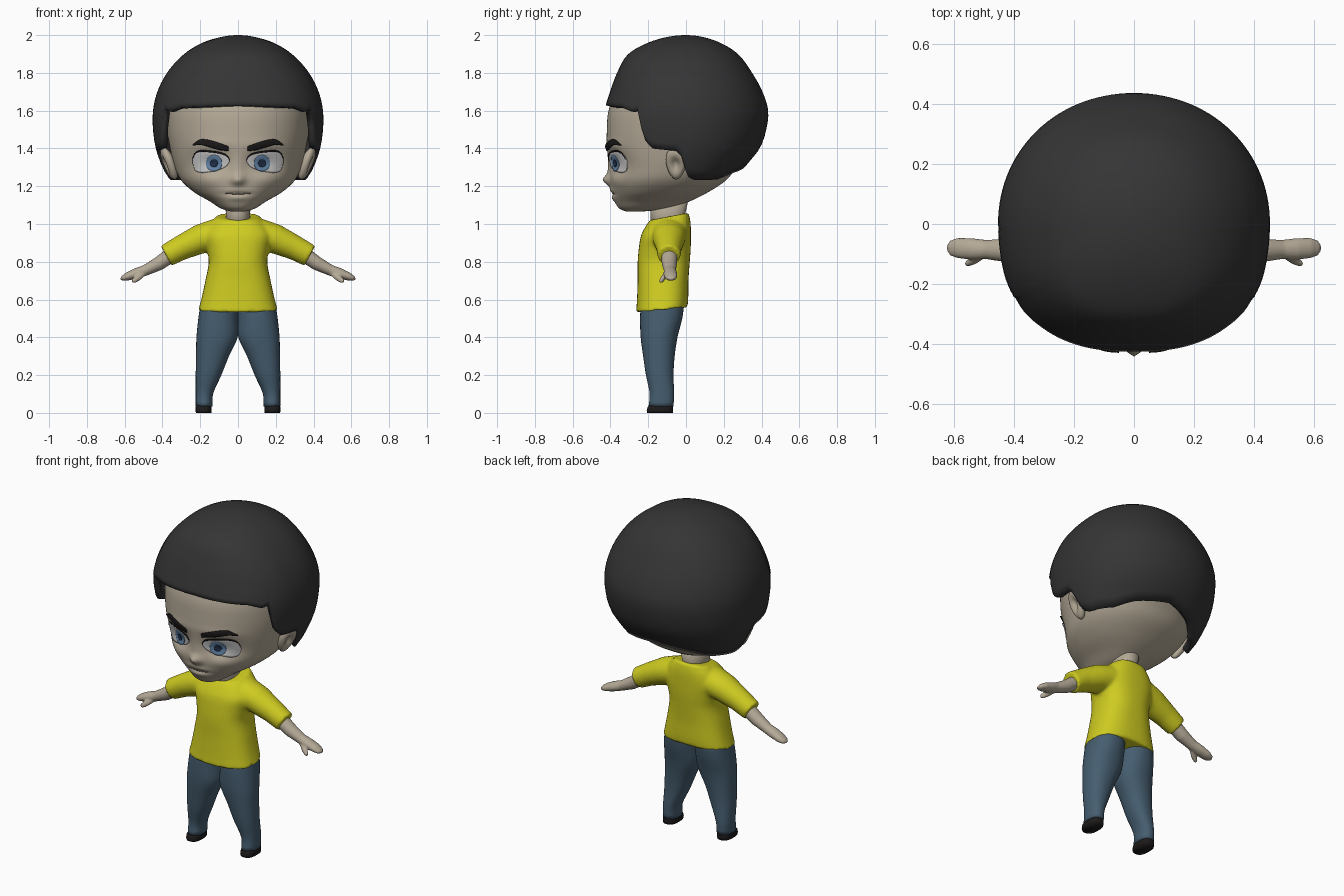
import bpy, bmesh
from math import sin, cos, pi, sqrt, exp, radians
from mathutils import Vector, Matrix

if "Cube" in bpy.data.objects:
    bpy.data.objects.remove(bpy.data.objects["Cube"])


def material(name, rgb):
    m = bpy.data.materials.new(name)
    m.diffuse_color = (*rgb, 1)
    m.use_nodes = True
    m.node_tree.nodes["Principled BSDF"].inputs["Base Color"].default_value = m.diffuse_color
    return m


SKIN = material("skin", (0.46, 0.40, 0.31))
HAIR = material("hair", (0.035, 0.035, 0.035))
SHIRT = material("shirt_yellow", (0.62, 0.60, 0.015))
DENIM = material("denim", (0.06, 0.11, 0.16))
BLACK = material("black", (0.012, 0.01, 0.01))
WHITE = material("eye_white", (0.8, 0.8, 0.8))
BLUE = material("iris_blue", (0.13, 0.24, 0.40))
NAVY = material("pupil_navy", (0.015, 0.03, 0.07))
LIP = material("lip_line", (0.2, 0.15, 0.12))


def table(rows, key=lambda z: z):
    """Smooth interpolation of rows (z, values...)."""
    rows = sorted(([key(r[0]), *r[1:]] for r in rows))

    def slope(i, j):
        a, b = max(i - 1, 0), min(i + 1, len(rows) - 1)
        return (rows[b][j] - rows[a][j]) / (rows[b][0] - rows[a][0])

    def f(z):
        k = min(max(key(z), rows[0][0]), rows[-1][0])
        i = 0
        while i < len(rows) - 2 and k > rows[i + 1][0]:
            i += 1
        h = rows[i + 1][0] - rows[i][0]
        t = (k - rows[i][0]) / h
        return [(2*t**3 - 3*t*t + 1) * rows[i][j] + (3*t*t - 2*t**3) * rows[i + 1][j]
                + h * ((t**3 - 2*t*t + t) * slope(i, j) + (t**3 - t*t) * slope(i + 1, j))
                for j in range(1, len(rows[0]))]
    return f


def make(name, bm, mat, *mods):
    bmesh.ops.recalc_face_normals(bm, faces=bm.faces)
    me = bpy.data.meshes.new(name)
    bm.to_mesh(me)
    bm.free()
    me.materials.append(mat)
    me.shade_smooth()
    ob = bpy.data.objects.new(name, me)
    bpy.context.collection.objects.link(ob)
    for kind, props in mods:
        m = ob.modifiers.new(kind.lower(), kind)
        for k, v in props.items():
            setattr(m, k, v)
    return ob


def loft(bm, rings, closed=True, caps=(True, True)):
    vs = [[bm.verts.new(p) for p in r] for r in rings]
    n = len(vs[0])
    for a, b in zip(vs, vs[1:]):
        for i in range(n if closed else n - 1):
            j = (i + 1) % n
            bm.faces.new((a[i], a[j], b[j], b[i]))
    for on, r in zip(caps, (vs[0], vs[-1])):
        if on:
            bm.faces.new(r)


def spow(v, p):
    return (1 if v >= 0 else -1) * abs(v) ** p


def oval(z, rx, yf, yb, xc=0, n=2.2, tilt=0, seg=40):
    yc, ry = (yf + yb) / 2, (yb - yf) / 2
    out = []
    for i in range(seg):
        a = 2 * pi * i / seg
        s = spow(cos(a), 2 / n)
        out.append(Vector((xc + rx * spow(sin(a), 2 / n), yc - ry * s, z - tilt * s)))
    return out


def tube(bm, path, side, seg=20):
    """Limb along stations (x, y, z, vertical radius, depth radius)."""
    rings = []
    for i, (x, y, z, rv, rd) in enumerate(path):
        a, b = path[max(i - 1, 0)], path[min(i + 1, len(path) - 1)]
        d = Vector((b[0] - a[0], 0, b[2] - a[2])).normalized()
        up = Vector((-d.z, 0, d.x))
        ring = [Vector((x, y + rd * cos(t), z)) + up * rv * sin(t)
                for t in (2 * pi * k / seg for k in range(seg))]
        rings.append([Vector((side * p.x, p.y, p.z)) for p in ring])
    loft(bm, rings)


# Head: (z, half width, centre y, front y, back y)
head = table([(1.065, .03, -.28, -.31, -.25), (1.08, .085, -.23, -.35, -.10),
              (1.12, .15, -.17, -.378, .02), (1.17, .235, -.12, -.392, .12),
              (1.23, .30, -.08, -.40, .21), (1.30, .335, -.04, -.407, .27),
              (1.40, .36, -.03, -.418, .35), (1.50, .375, -.02, -.419, .38),
              (1.60, .38, 0, -.41, .39), (1.70, .36, 0, -.37, .37),
              (1.80, .32, 0, -.30, .31), (1.93, .10, 0, -.10, .10)],
             lambda z: sqrt(max(z - 1.06, 0)))
N = 2.15


def features(x, z):
    g = lambda cx, cz, sx, sz: exp(-((abs(x) - cx) / sx) ** 2 / 2 - ((z - cz) / sz) ** 2 / 2)
    y = -.034 * g(0, 1.232, .024, .02) - .010 * g(0, 1.28, .02, .05)   # nose
    y += .036 * g(.14, 1.325, .065, .042) - .006 * g(.13, 1.42, .08, .02)  # socket, brow
    y += .006 * g(0, 1.158, .05, .007) - .008 * g(0, 1.138, .035, .012)  # mouth
    return y - .006 * g(0, 1.178, .04, .01) - .01 * g(.15, 1.235, .05, .03)


def face_y(x, z):
    w, yc, yf, _ = head(z)
    return yc - (yc - yf) * max(1 - min(abs(x) / w, 1) ** N, 0) ** (1 / N) + features(x, z)


rings = []
for k in range(101):
    z = 1.065 + .865 * (k / 100) ** 1.5
    w, yc, yf, yb = head(z)
    ring = []
    for i in range(128):
        a = 2 * pi * i / 128
        x, c = w * spow(sin(a), 2 / N), spow(cos(a), 2 / N)
        y = yc - (yc - yf) * c + features(x, z) * min(1, c * 3) if c > 0 else yc - (yb - yc) * c
        ring.append((x, y, z))
    rings.append(ring)
bm = bmesh.new()
loft(bm, rings)
make("head", bm, SKIN)

bm = bmesh.new()
loft(bm, [oval(.98, .075, -.19, 0), oval(1.05, .063, -.187, -.005), oval(1.16, .075, -.2, .02)])
make("neck", bm, SKIN)

# Hair cap with a cut hairline
cap = table([(1.20, .335, .30, .22), (1.24, .365, .34, .26), (1.30, .40, .38, .31),
             (1.40, .435, .41, .39), (1.50, .45, .422, .425), (1.60, .45, .43, .435),
             (1.70, .427, .402, .405), (1.80, .376, .365, .35), (1.90, .285, .305, .275),
             (1.96, .187, .20, .18), (1.99, .09, .10, .09), (2.0, 0, 0, 0)],
            lambda z: sqrt(max(2 - z, 0)))
LINE = [(0, 1.63), (40, 1.62), (52, 1.595), (58, 1.615), (61, 1.46), (68, 1.40), (86, 1.385),
        (91, 1.25), (100, 1.232), (130, 1.235), (150, 1.27), (180, 1.30)]


def hairline(deg):
    for (a, za), (b, zb) in zip(LINE, LINE[1:]):
        if deg <= b:
            return za + (zb - za) * (deg - a) / (b - a)
    return LINE[-1][1]


rings = []
for k in range(33):
    ring = []
    for i in range(120):
        deg = 3 * i
        a = radians(deg)
        z = 2 - (2 - hairline(min(deg, 360 - deg))) * (1 - k / 32.2) ** 2
        rx, rf, rb = cap(z)
        n = 2.4 if cos(a) > 0 else 2.05
        nx = 2.05 + .35 * max(0, min(1, cos(a) * 3))
        n = nx
        ring.append((rx * spow(sin(a), 2 / n), -(rf if cos(a) > 0 else rb) * spow(cos(a), 2 / n), z))
    rings.append(ring)
bm = bmesh.new()
loft(bm, rings, caps=(False, True))
make("hair", bm, HAIR, ("SOLIDIFY", dict(thickness=.035, offset=-1)))


# Face patches that hug the face: columns of (x, top z, bottom z)
def patch(name, cols, mat, side, off, bulge=0, rows=10):
    bm = bmesh.new()
    grid = []
    for x, zt, zb in cols:
        line = []
        for r in range(rows + 1):
            z = zb + (zt - zb) * r / rows
            dome = max(0, 1 - ((x - .14) / .11) ** 2 - ((z - 1.33) / .06) ** 2)
            line.append((side * x, face_y(x, z) - off - bulge * dome, z))
        grid.append(line)
    loft(bm, grid, closed=False, caps=(False, False))
    ob = make(name, bm, mat, ("SOLIDIFY", dict(thickness=.004, offset=0)))
    return ob


def disc(cx, cz, r, n=20):
    return [(cx - r * cos(pi * i / n), cz + r * sin(pi * i / n) + 1e-4, cz - r * sin(pi * i / n))
            for i in range(n + 1)]


lids = table([(.045, 1.338, 1.332), (.06, 1.36, 1.308), (.10, 1.375, 1.287), (.15, 1.382, 1.276),
              (.20, 1.384, 1.272), (.228, 1.372, 1.287), (.24, 1.345, 1.325)])
brow = table([(.05, 1.398, .012), (.10, 1.411, .018), (.16, 1.428, .018),
              (.20, 1.433, .014), (.24, 1.418, .003)])
span = [.045 + .195 * i / 28 for i in range(29)]
for side, tag in ((1, "left"), (-1, "right")):
    patch(tag + "_eye", [(x, *lids(x)) for x in span], WHITE, side, .004, .012)
    patch(tag + "_iris", disc(.127, 1.322, .043), BLUE, side, .007, .012)
    patch(tag + "_pupil", disc(.127, 1.322, .02), NAVY, side, .010, .012)
    patch(tag + "_upper_lash", [(x, lids(x)[0] + .006, lids(x)[0] - .002) for x in span],
          BLACK, side, .009, .01, 2)
    bx = [.05 + .19 * i / 24 for i in range(25)]
    patch(tag + "_eyebrow", [(x, brow(x)[0] + brow(x)[1], brow(x)[0] - brow(x)[1]) for x in bx],
          BLACK, side, .009, 0, 4)

    # Ear: flattened ball with a hollowed outer face
    bm = bmesh.new()
    bmesh.ops.create_uvsphere(bm, u_segments=24, v_segments=16, radius=1)
    for v in bm.verts:
        d = v.co.y ** 2 + v.co.z ** 2
        if v.co.x > 0:
            v.co.x -= 1.1 * exp(-d / .18)
        v.co.y *= 1 + .25 * v.co.z
    bm.transform(Matrix.Translation((.365, -.052, 1.32)) @ Matrix.Rotation(radians(22), 4, 'Y')
                 @ Matrix.Rotation(radians(-12), 4, 'Z') @ Matrix.Diagonal((.034, .055, .09, 1)))
    bm.transform(Matrix.Diagonal((side, 1, 1, 1)))
    make(tag + "_ear", bm, SKIN)

    # Forearm, hand and thumb
    bm = bmesh.new()
    tube(bm, [(.33, -.09, .853, .042, .045), (.42, -.088, .79, .037, .04), (.49, -.085, .755, .029, .032),
              (.54, -.083, .738, .028, .036), (.585, -.08, .722, .022, .034), (.61, -.08, .712, .014, .026),
              (.622, -.08, .708, .004, .01)], side)
    tube(bm, [(.50, -.10, .742, .018, .014), (.53, -.12, .715, .017, .014),
              (.552, -.13, .699, .014, .012), (.56, -.133, .692, .005, .005)], side, 12)
    make(tag + "_arm", bm, SKIN, ("REMESH", dict(mode='VOXEL', voxel_size=.005, use_smooth_shade=True)),
         ("SMOOTH", dict(iterations=4)))

    # Trouser leg and shoe
    leg = table([(.035, .18, .044, -.198, -.066), (.1, .178, .046, -.192, -.063), (.2, .156, .068, -.212, -.066),
                 (.3, .135, .087, -.227, -.06), (.4, .111, .109, -.24, -.045), (.5, .105, .105, -.243, -.02),
                 (.57, .10, .10, -.24, -.01)])
    bm = bmesh.new()
    zs = [.035 + .535 * i / 24 for i in range(25)]
    loft(bm, [oval(z, leg(z)[1], leg(z)[2], leg(z)[3], side * leg(z)[0]) for z in zs])
    make(tag + "_trouser_leg", bm, DENIM)
    bm = bmesh.new()
    loft(bm, [oval(z, r, f, b, side * .182, 2.6) for z, r, f, b in
              ((0, .041, -.205, -.07), (.012, .043, -.208, -.068), (.03, .042, -.203, -.068), (.045, .036, -.19, -.072))])
    make(tag + "_shoe", bm, BLACK)

patch("mouth", [(x, 1.161 + .05 * abs(x), 1.156 + .07 * abs(x))
                for x in (-.065 + .13 * i / 20 for i in range(21))], LIP, 1, .001, 0, 2)

# Shirt: torso and sleeves fused together
torso = table([(.545, .21, -.264, .008, .014), (.6, .195, -.26, .012, .008), (.7, .173, -.256, .013, 0),
               (.8, .155, -.256, .02, 0), (.87, .165, -.25, .025, 0), (.94, .18, -.238, .026, 0),
               (1.0, .15, -.212, .024, .01), (1.04, .112, -.192, .014, .02)])
bm = bmesh.new()
rings = []
for i in range(31):
    z = .545 + .495 * i / 30
    rx, yf, yb, tilt = torso(z)
    rings.append(oval(z, rx, yf, yb, 0, 2.5, tilt))
loft(bm, rings)
for side in (1, -1):
    tube(bm, [(.06, -.09, .955, .085, .095), (.13, -.09, .94, .083, .093), (.2, -.09, .92, .078, .085),
              (.3, -.09, .875, .066, .068), (.38, -.09, .832, .06, .06)], side, 28)
make("shirt", bm, SHIRT, ("REMESH", dict(mode='VOXEL', voxel_size=.009, use_smooth_shade=True)),
     ("SMOOTH", dict(iterations=6)))
